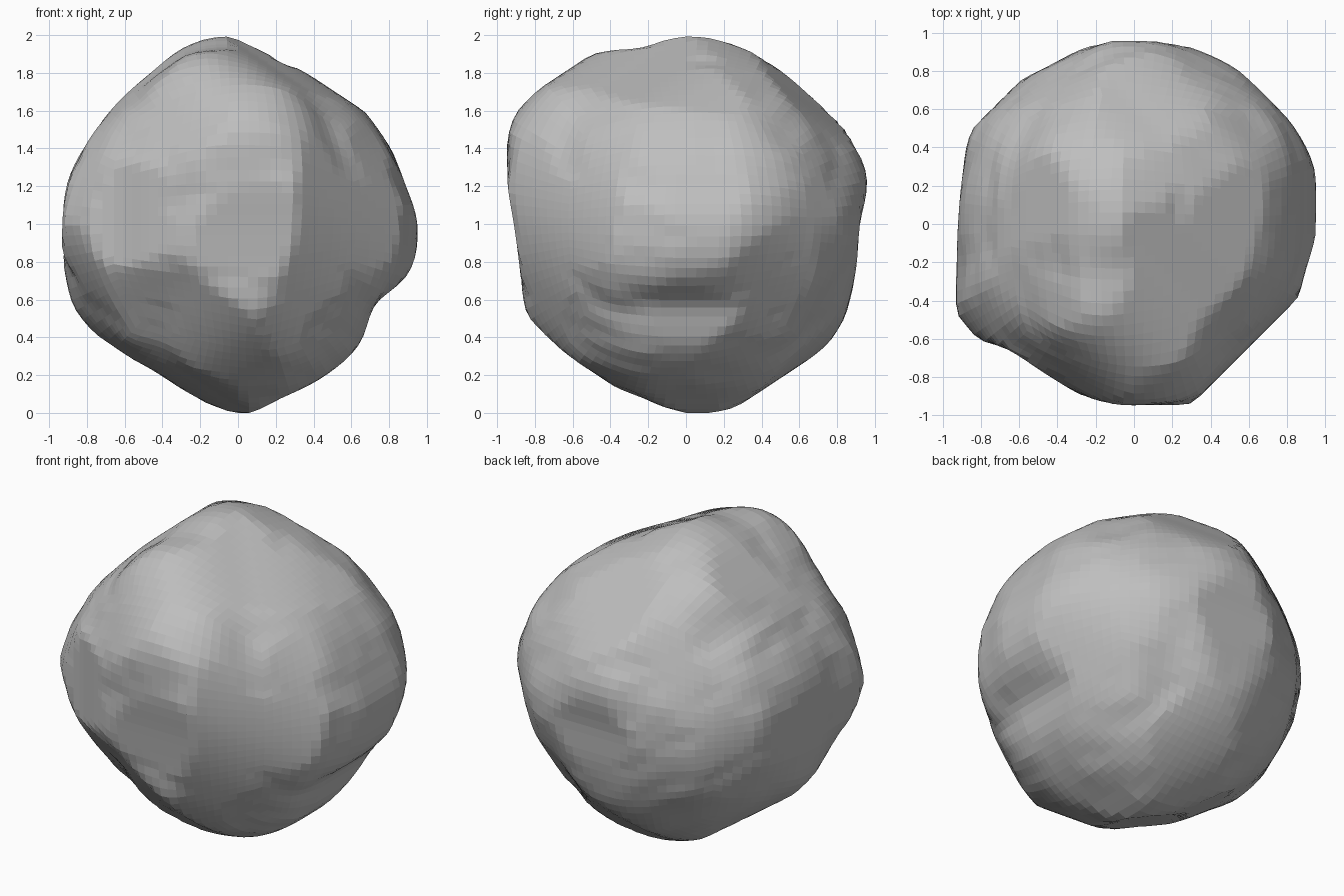
import bpy, bmesh, math
from mathutils import Vector, noise

cube = bpy.data.objects.get("Cube")
if cube:
    bpy.data.objects.remove(cube, do_unlink=True)


class Section:
    """A closed outline through the stone, facing a given way.

    Radii are percentages at equal angles, anticlockwise from the right.
    """

    def __init__(self, turn, tilt, radii):
        a, e = math.radians(turn), math.radians(tilt)
        self.axis = Vector((math.cos(e) * math.cos(a), math.cos(e) * math.sin(a), math.sin(e)))
        self.right = Vector((-math.sin(a), math.cos(a), 0))
        self.up = self.axis.cross(self.right)
        self.radii = radii

    def radius(self, d):
        """Smooth curve through the outline's points."""
        n = len(self.radii)
        t = math.atan2(d.dot(self.up), d.dot(self.right)) / math.tau * n % n
        i, f = int(t), t % 1
        p, q, r, s = (self.radii[(i + k) % n] for k in (-1, 0, 1, 2))
        slope, end_slope = (r - p) / 2, (s - q) / 2
        ease = f * f * (3 - 2 * f)
        bend = f * (1 - f) * (slope * (1 - f) - end_slope * f)
        return (q + (r - q) * ease + bend) / 100


# Outlines seen square on, in fine steps
front = Section(-90, 0, [95, 91, 91, 90, 91, 89, 100, 99, 93, 91, 91, 93,
                         93, 95, 97, 92, 89, 93, 100, 94, 92, 90, 84, 94])
side = Section(0, 0, [92, 99, 99, 102, 101, 100, 100, 98, 105, 107, 107, 98,
                      91, 91, 98, 102, 96, 94, 100, 100, 100, 100, 97, 93])
top = Section(-90, 90, [96, 99, 99, 98, 97, 97, 99, 96, 94, 98, 98, 93,
                        92, 96, 106, 93, 91, 94, 97, 100, 97, 94, 95, 93])

# Outlines across the corners, in coarse steps
front_corner = Section(-45, 25, [96, 94, 91, 101, 92, 97, 100, 87, 90, 95, 91, 89])
back_corner = Section(135, 25, [101, 96, 104, 88, 88, 97, 96, 93, 94, 97, 92, 93])
low_corner = Section(45, -25, [95, 93, 99, 91, 91, 90, 88, 89, 96, 88, 91, 95])
SECTIONS = [front, side, top, front_corner, back_corner, low_corner]

# Local bumps and dents: direction, height
LUMPS = [
    (Vector((-.25, -.8, .5)), .02),
    (Vector((.35, -.85, .3)), .03),
    (Vector((.65, .55, .5)), -.03),
    (Vector((.4, .75, -.5)), -.03),
    (Vector((-.6, .5, .6)), -.03),
]


def stone_radius(d):
    """Blend the nearest outlines, add lumps and weathering, stay inside all outlines."""
    total = weight = 0
    limit = 2
    for s in SECTIONS:
        off = d.dot(s.axis) ** 2
        r = s.radius(d)
        w = (off + .03) ** -2
        total += w * r
        weight += w
        limit = min(limit, r / math.sqrt(max(1 - off, .01)))
    r = total / weight
    for centre, height in LUMPS:
        r += height * math.exp(-(d - centre).length_squared * 40)
    r += .012 * noise.noise(d * 3)
    r += .012 * noise.noise(Vector((d.x * 4, d.y * 4, d.z * 8 + d.x * 3)))
    return min(r, limit)


# Boulder: a rounded grid cube pushed out to the stone's shape
bm = bmesh.new()
bmesh.ops.create_cube(bm, size=2)
bmesh.ops.subdivide_edges(bm, edges=bm.edges[:], cuts=25, use_grid_fill=True)
for v in bm.verts:
    d = Vector([math.tan(c * math.pi / 4) for c in v.co]).normalized()
    v.co = d * stone_radius(d)

# Rest the stone on the ground
ground = min(v.co.z for v in bm.verts)
bmesh.ops.translate(bm, verts=bm.verts[:], vec=(0, 0, -ground))
bmesh.ops.recalc_face_normals(bm, faces=bm.faces[:])
mesh = bpy.data.meshes.new("boulder")
bm.to_mesh(mesh)
bm.free()
boulder = bpy.data.objects.new("boulder", mesh)
bpy.context.collection.objects.link(boulder)

# Stone grey
grey = (.52, .52, .52, 1)
stone = bpy.data.materials.new("stone_grey")
stone.use_nodes = True
stone.diffuse_color = grey
stone.node_tree.nodes["Principled BSDF"].inputs["Base Color"].default_value = grey
mesh.materials.append(stone)
